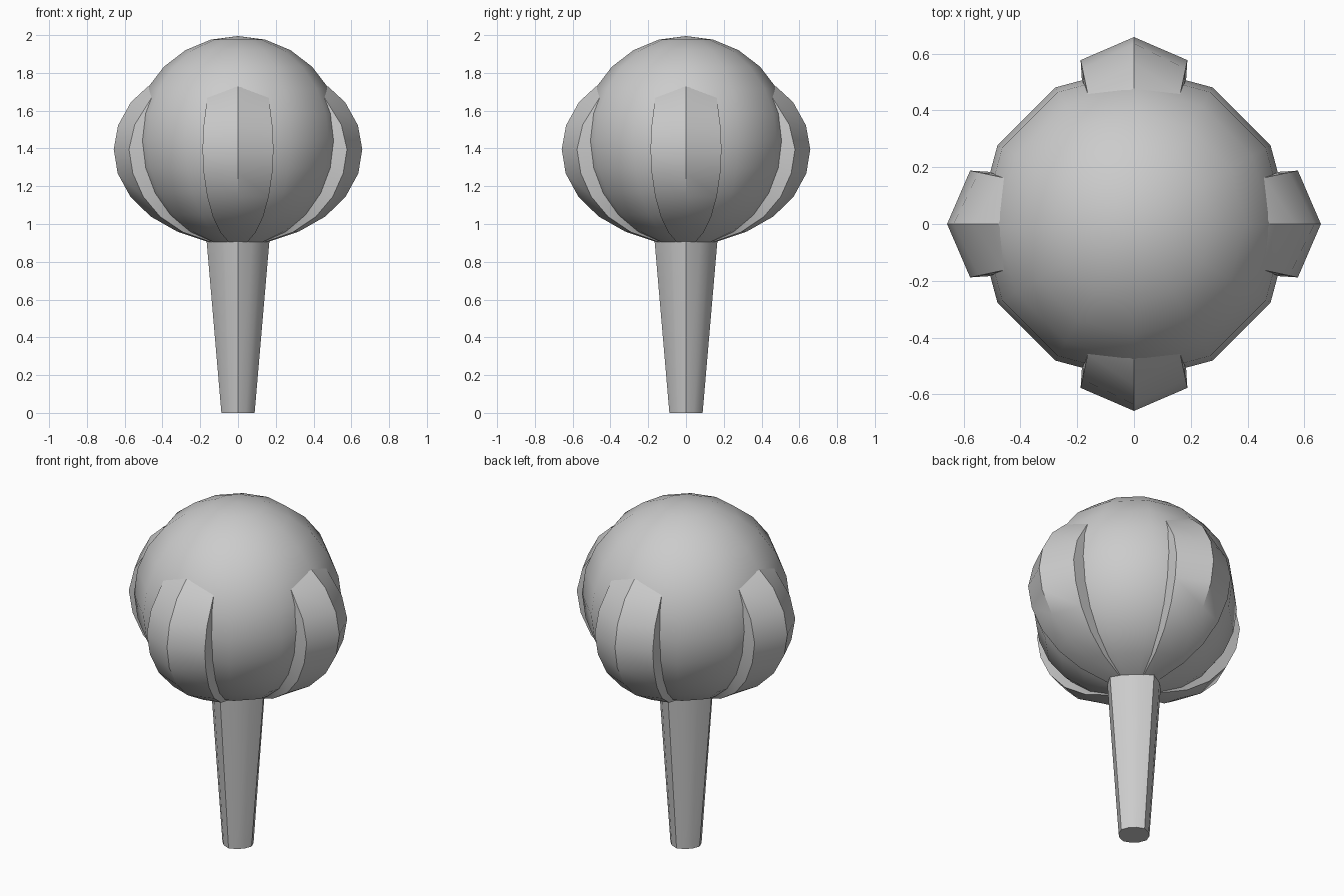
import bpy, bmesh
from math import sin, cos, pi, radians
from mathutils import Matrix

if "Cube" in bpy.data.objects:
    bpy.data.objects.remove(bpy.data.objects["Cube"])

R, CZ = 0.555, 1.44


def finish(name, bm):
    bmesh.ops.recalc_face_normals(bm, faces=bm.faces[:])
    mesh = bpy.data.meshes.new(name)
    bm.to_mesh(mesh)
    bm.free()
    obj = bpy.data.objects.new(name, mesh)
    bpy.context.collection.objects.link(obj)
    mesh.shade_smooth()
    mesh.set_sharp_from_angle(angle=radians(35))
    return obj


# Ball: twelve-sided sphere, open where the stem joins
bm = bmesh.new()
bmesh.ops.create_uvsphere(bm, u_segments=12, v_segments=12, radius=R,
                          matrix=Matrix.Translation((0, 0, CZ)))
bmesh.ops.delete(bm, geom=[v for v in bm.verts if v.co.z < CZ - R * 0.99],
                 context='VERTS')
finish("ball", bm)

# Stem: tapered, with a ridge on each axis continuing the petal ridges
bm = bmesh.new()
rings = []
for z, ridge, body in ((0, 0.088, 0.083), (0.907, 0.166, 0.144)):
    ring = []
    for i in range(12):
        r = ridge if i % 3 == 0 else body
        a = i * pi / 6
        ring.append(bm.verts.new((r * cos(a), r * sin(a), z)))
    rings.append(ring)
for i in range(12):
    j = (i + 1) % 12
    bm.faces.new((rings[0][i], rings[0][j], rings[1][j], rings[1][i]))
bm.faces.new(rings[0])
finish("stem", bm)

# Petals: latitude, ridge radius, ridge height, edge lift, edge drop
ROWS = [
    (30, 0.567, 1.645, 0.022, 0.050),
    (15, 0.635, 1.522, 0.060, 0.058),
    (0, 0.658, 1.395, 0.073, 0.045),
    (-15, 0.637, 1.268, 0.070, 0.028),
    (-30, 0.570, 1.145, 0.065, 0.018),
    (-45, 0.463, 1.040, 0.055, 0.010),
    (-60, 0.322, 0.960, 0.038, 0.003),
    (-75, 0.167, 0.908, 0.012, 0.000),
]


def petal(name, turn):
    bm = bmesh.new()
    rows = []
    for lat, rr, rz, lift, drop in ROWS:
        c, s = cos(radians(lat)), sin(radians(lat))
        bx, by, bz = 0.504 * c, 0.188 * c, CZ + R * s
        inner = 0.97
        pts = [(bx * inner, -by * inner, bz - drop * 0.5),
               (bx + lift, -by, bz - drop),
               (rr, 0, rz),
               (bx + lift, by, bz - drop),
               (bx * inner, by * inner, bz - drop * 0.5)]
        rows.append([bm.verts.new(p) for p in pts])
    for a, b in zip(rows, rows[1:]):
        for k in range(4):
            bm.faces.new((a[k], a[k + 1], b[k + 1], b[k]))
    # pointed tip lying on the ball
    tip = bm.verts.new((0.477, 0, 1.728))
    for k in range(4):
        bm.faces.new((tip, rows[0][k + 1], rows[0][k]))
    bm.transform(Matrix.Rotation(turn, 4, 'Z'))
    finish(name, bm)


for i, side in enumerate(("right", "back", "left", "front")):
    petal(side + "_petal", i * pi / 2)
